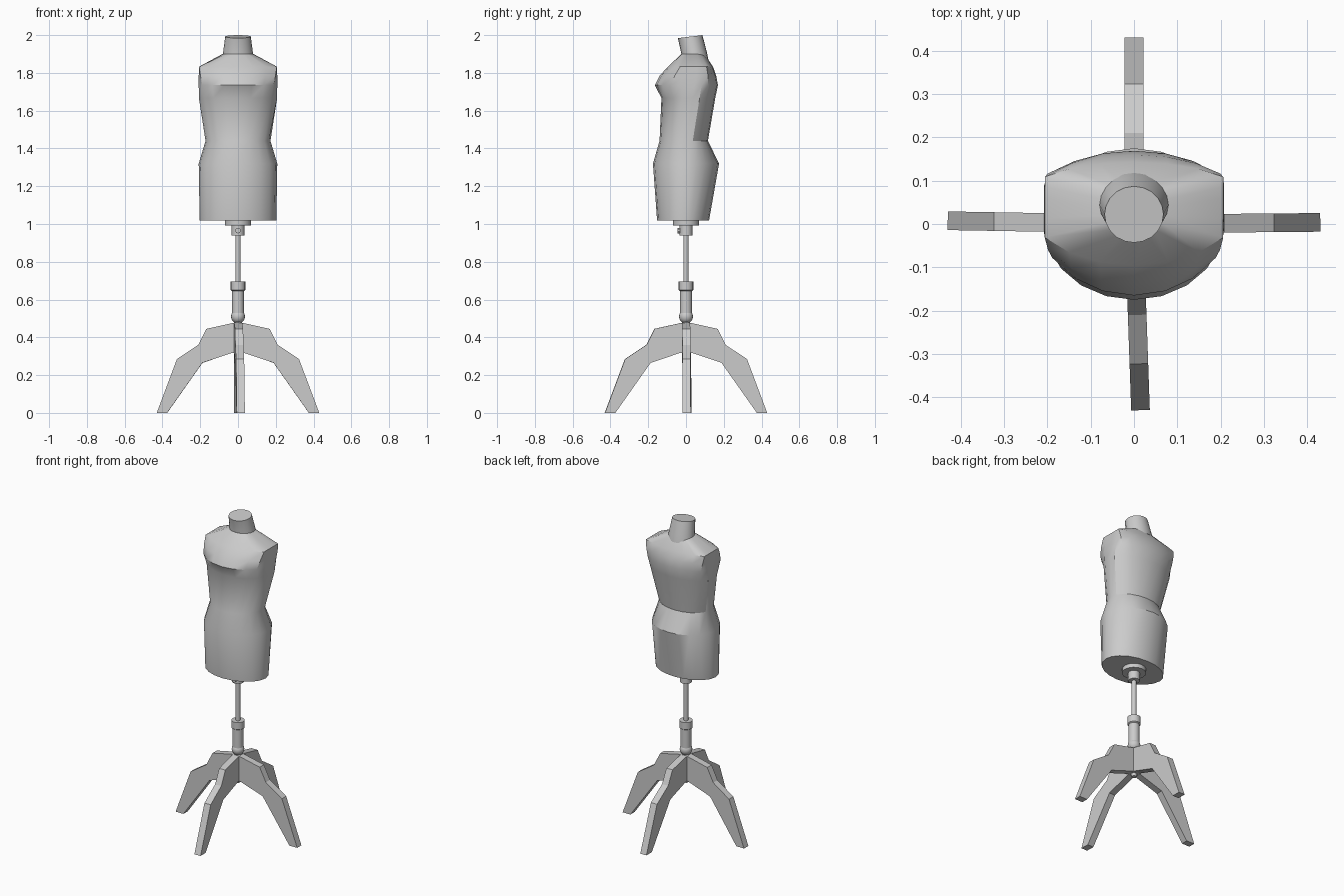
import bpy, bmesh, math
from mathutils import Matrix

if "Cube" in bpy.data.objects:
    bpy.data.objects.remove(bpy.data.objects["Cube"])


def finish(name, bm, smooth=30):
    bmesh.ops.recalc_face_normals(bm, faces=bm.faces)
    me = bpy.data.meshes.new(name)
    bm.to_mesh(me)
    bm.free()
    ob = bpy.data.objects.new(name, me)
    bpy.context.collection.objects.link(ob)
    if smooth:
        bpy.ops.object.select_all(action='DESELECT')
        ob.select_set(True)
        bpy.context.view_layer.objects.active = ob
        bpy.ops.object.shade_smooth_by_angle(angle=math.radians(smooth))
    return ob


def loft(name, rings, n=20, smooth=30):
    """rings: z, half width, front y, back y, widest y, side flattening, tilt"""
    bm = bmesh.new()
    loops = []
    for z, hw, yf, yb, cy, flat, tilt in rings:
        loop = []
        for i in range(n):
            a = 2 * math.pi * i / n
            x = max(-hw, min(hw, flat * hw * math.cos(a)))
            s = math.sin(a)
            y = cy + s * ((yb - cy) if s > 0 else (cy - yf))
            loop.append(bm.verts.new((x, y, z + tilt * (y - cy))))
        loops.append(loop)
    for a, b in zip(loops, loops[1:]):
        for i in range(n):
            j = (i + 1) % n
            bm.faces.new((a[i], a[j], b[j], b[i]))
    bm.faces.new(loops[0])
    bm.faces.new(loops[-1])
    return finish(name, bm, smooth)


def turned(name, profile, n=16):
    """Round part from (radius, z) points"""
    return loft(name, [(z, r, -r, r, 0, 1, 0) for r, z in profile], n)


# Dress form body: hips, waist, bust, flattened armholes, shoulders
loft("torso", [
    (1.018, 0.203, -0.153, 0.122, -0.01, 1, 0),
    (1.32, 0.208, -0.175, 0.175, 0.0, 1, 0),
    (1.44, 0.172, -0.140, 0.116, 0.0, 1, 0),
    (1.667, 0.207, -0.130, 0.155, 0.035, 1.06, 0),
    (1.735, 0.208, -0.165, 0.169, 0.045, 1.12, 0),
    (1.785, 0.208, -0.140, 0.160, 0.055, 1.18, 0),
    (1.833, 0.206, -0.095, 0.143, 0.060, 1.236, 0),
    (1.900, 0.082, -0.025, 0.098, 0.040, 1, 0),
])

# Tilted neck
loft("neck", [
    (1.865, 0.083, -0.025, 0.118, 0.047, 1, 0.1),
    (1.905, 0.079, -0.024, 0.110, 0.043, 1, 0.1),
    (1.992, 0.068, -0.043, 0.087, 0.022, 1, 0.12),
])

# Pole and its fittings
turned("mount_flange", [(0.070, 0.992), (0.070, 1.02)])
turned("mount_collar", [(0.024, 0.938), (0.034, 0.94), (0.034, 0.993)])
turned("pole", [(0.014, 0.50), (0.014, 1.0)], 12)
turned("pole_socket", [(0.032, 0.52), (0.032, 0.645), (0.039, 0.65), (0.039, 0.695)])
turned("hub_post", [(0.015, 0.30), (0.018, 0.32), (0.018, 0.50)], 12)

bm = bmesh.new()
bmesh.ops.create_uvsphere(bm, u_segments=16, v_segments=10, radius=0.037,
                          matrix=Matrix.Translation((0, 0, 0.51)))
finish("hub_ball", bm)

bm = bmesh.new()
bmesh.ops.create_cone(bm, cap_ends=True, segments=10, radius1=0.015, radius2=0.015, depth=0.03,
                      matrix=Matrix.Translation((0, -0.03, 0.965)) @ Matrix.Rotation(math.pi / 2, 4, 'X'))
finish("height_knob", bm)

# Four flat-cut angled legs
LEG = [(0.0, 0.482), (0.167, 0.445), (0.21, 0.36), (0.323, 0.285), (0.43, 0.0),
       (0.375, 0.0), (0.188, 0.265), (0.03, 0.318), (0.0, 0.318)]
HALF = 0.0215
for name, angle in (("right_leg", 0.5), ("back_leg", 90), ("left_leg", 179), ("front_leg", -88)):
    bm = bmesh.new()
    face = bm.faces.new([bm.verts.new((r, -HALF, z)) for r, z in LEG])
    ext = bmesh.ops.extrude_face_region(bm, geom=[face])
    bmesh.ops.translate(bm, vec=(0, 2 * HALF, 0),
                        verts=[v for v in ext["geom"] if isinstance(v, bmesh.types.BMVert)])
    bmesh.ops.rotate(bm, verts=bm.verts, matrix=Matrix.Rotation(math.radians(angle), 3, 'Z'))
    finish(name, bm, 0)
